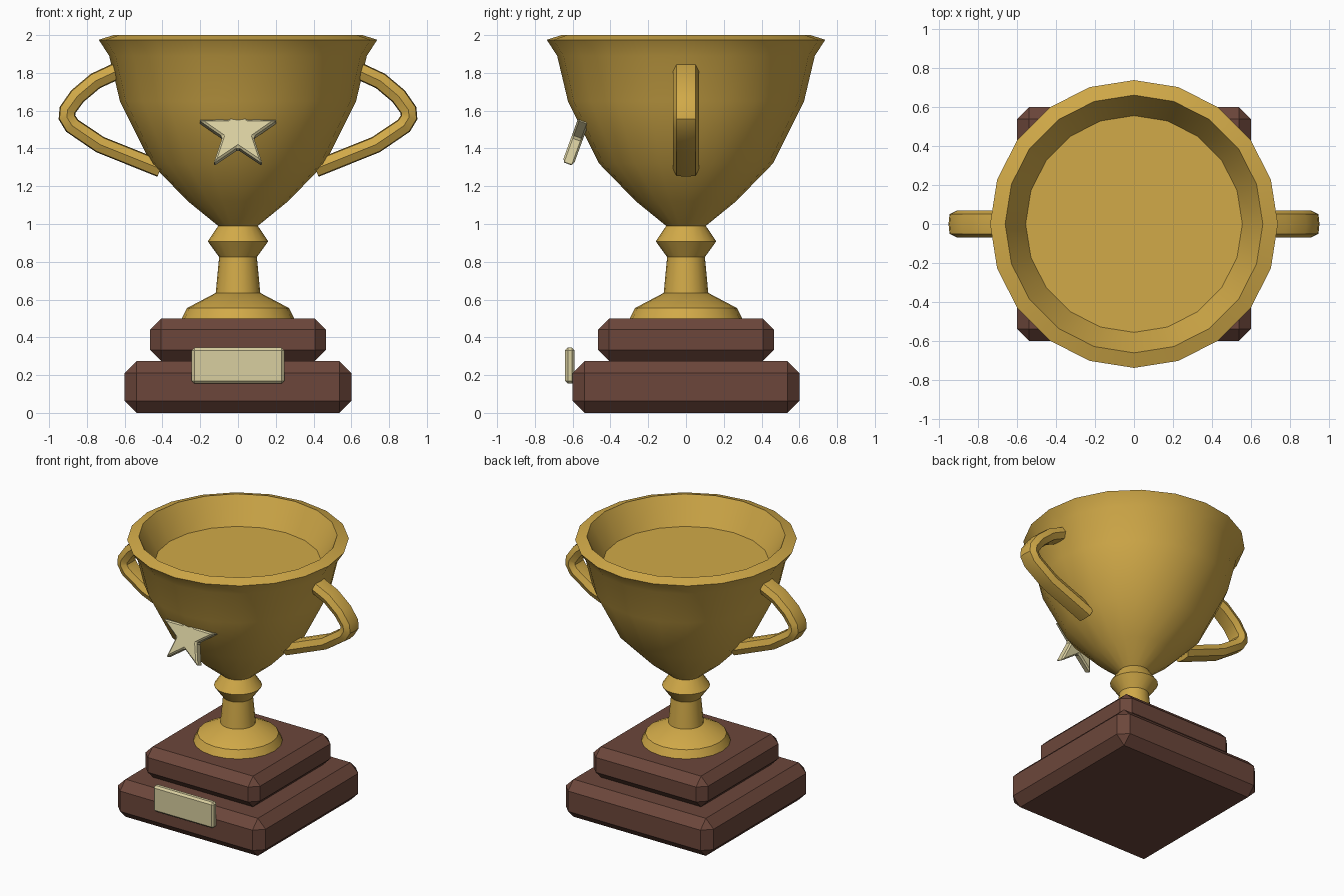
import bpy
import bmesh
from math import sin, cos, pi, radians
from mathutils import Vector, Matrix

cube = bpy.data.objects.get("Cube")
if cube:
    bpy.data.objects.remove(cube)


def material(name, colour):
    mat = bpy.data.materials.new(name)
    mat.use_nodes = True
    mat.diffuse_color = (*colour, 1)
    mat.node_tree.nodes["Principled BSDF"].inputs["Base Color"].default_value = (*colour, 1)
    return mat


gold = material("gold", (0.64, 0.40, 0.065))
wood = material("dark wood", (0.15, 0.062, 0.043))
pale = material("pale gold", (0.69, 0.62, 0.35))


def finish(bm, name, mat, smooth=False):
    bmesh.ops.recalc_face_normals(bm, faces=bm.faces)
    mesh = bpy.data.meshes.new(name)
    bm.to_mesh(mesh)
    bm.free()
    obj = bpy.data.objects.new(name, mesh)
    bpy.context.collection.objects.link(obj)
    mesh.materials.append(mat)
    if smooth:
        bpy.ops.object.select_all(action='DESELECT')
        obj.select_set(True)
        bpy.context.view_layer.objects.active = obj
        bpy.ops.object.shade_smooth_by_angle(angle=radians(30))
    return obj


def chamfer(obj, width):
    mod = obj.modifiers.new("chamfer", 'BEVEL')
    mod.width = width
    mod.segments = 1
    mod.limit_method = 'ANGLE'


def box(name, size, centre, width, mat):
    bm = bmesh.new()
    bmesh.ops.create_cube(bm, size=1)
    bmesh.ops.scale(bm, vec=size, verts=bm.verts)
    bmesh.ops.translate(bm, vec=centre, verts=bm.verts)
    chamfer(finish(bm, name, mat), width)


def bridge(bm, rings):
    """Join matching closed rings of vertices and cap both ends."""
    n = len(rings[0])
    for a, b in zip(rings, rings[1:]):
        for i in range(n):
            j = (i + 1) % n
            bm.faces.new((a[i], a[j], b[j], b[i]))
    bm.faces.new(rings[0])
    bm.faces.new(rings[-1])


def lathe(name, profile, mat, sides=20):
    bm = bmesh.new()
    rings = [[bm.verts.new((r * cos(2 * pi * i / sides), r * sin(2 * pi * i / sides), z))
              for i in range(sides)] for r, z in profile]
    bridge(bm, rings)
    finish(bm, name, mat, smooth=True)


# Stepped wooden plinth
box("plinth_lower", (1.2, 1.2, 0.275), (0, 0, 0.1375), 0.063, wood)
box("plinth_upper", (0.93, 0.93, 0.225), (0, 0, 0.3875), 0.058, wood)

# Name plate on the front of the plinth
box("plaque", (0.49, 0.05, 0.19), (0, -0.615, 0.25), 0.014, pale)

# Foot, stem, knot and bowl
lathe("foot", [(0.297, 0.5), (0.27, 0.555), (0.118, 0.635)], gold)
lathe("stem", [(0.118, 0.635), (0.10, 0.825)], gold)
lathe("knot", [(0.10, 0.825), (0.16, 0.908), (0.105, 0.99)], gold)
lathe("bowl", [(0.105, 0.99), (0.265, 1.12), (0.46, 1.32), (0.625, 1.65), (0.682, 1.89),
               (0.737, 1.975), (0.66, 2.0), (0.555, 1.81)], gold)

# Handles: a flattened eight-sided section swept along a bent path
PATH = [(0.62, 1.82), (0.755, 1.757), (0.85, 1.677), (0.902, 1.604), (0.906, 1.565),
        (0.878, 1.52), (0.73, 1.42), (0.41, 1.292)]
SECTION = [(0.045, 0), (0.04, 0.05), (0, 0.07), (-0.04, 0.05),
           (-0.045, 0), (-0.04, -0.05), (0, -0.07), (0.04, -0.05)]


def handle(name, side):
    bm = bmesh.new()
    points = [Vector(p) for p in PATH]
    rings = []
    for i, p in enumerate(points):
        before = (p - points[max(i - 1, 0)]).normalized()
        after = (points[min(i + 1, len(points) - 1)] - p).normalized()
        along = (before + after).normalized()
        out = Vector((-along.y, along.x))
        rings.append([bm.verts.new((side * (p.x + out.x * a), b, p.y + out.y * a))
                      for a, b in SECTION])
    bridge(bm, rings)
    finish(bm, name, gold, smooth=True)


handle("left_handle", 1)
handle("right_handle", -1)

# Five-pointed star leaning back into the bowl
bm = bmesh.new()
rings = []
for y in (-0.031, 0.031):
    ring = []
    for i in range(10):
        r = 0.22 if i % 2 == 0 else 0.086
        ring.append(bm.verts.new((r * sin(pi * i / 5), y, r * cos(pi * i / 5))))
    rings.append(ring)
bridge(bm, rings)
bm.transform(Matrix.Translation((0, -0.567, 1.48)) @ Matrix.Rotation(radians(-20), 4, 'X'))
chamfer(finish(bm, "star", pale), 0.01)
